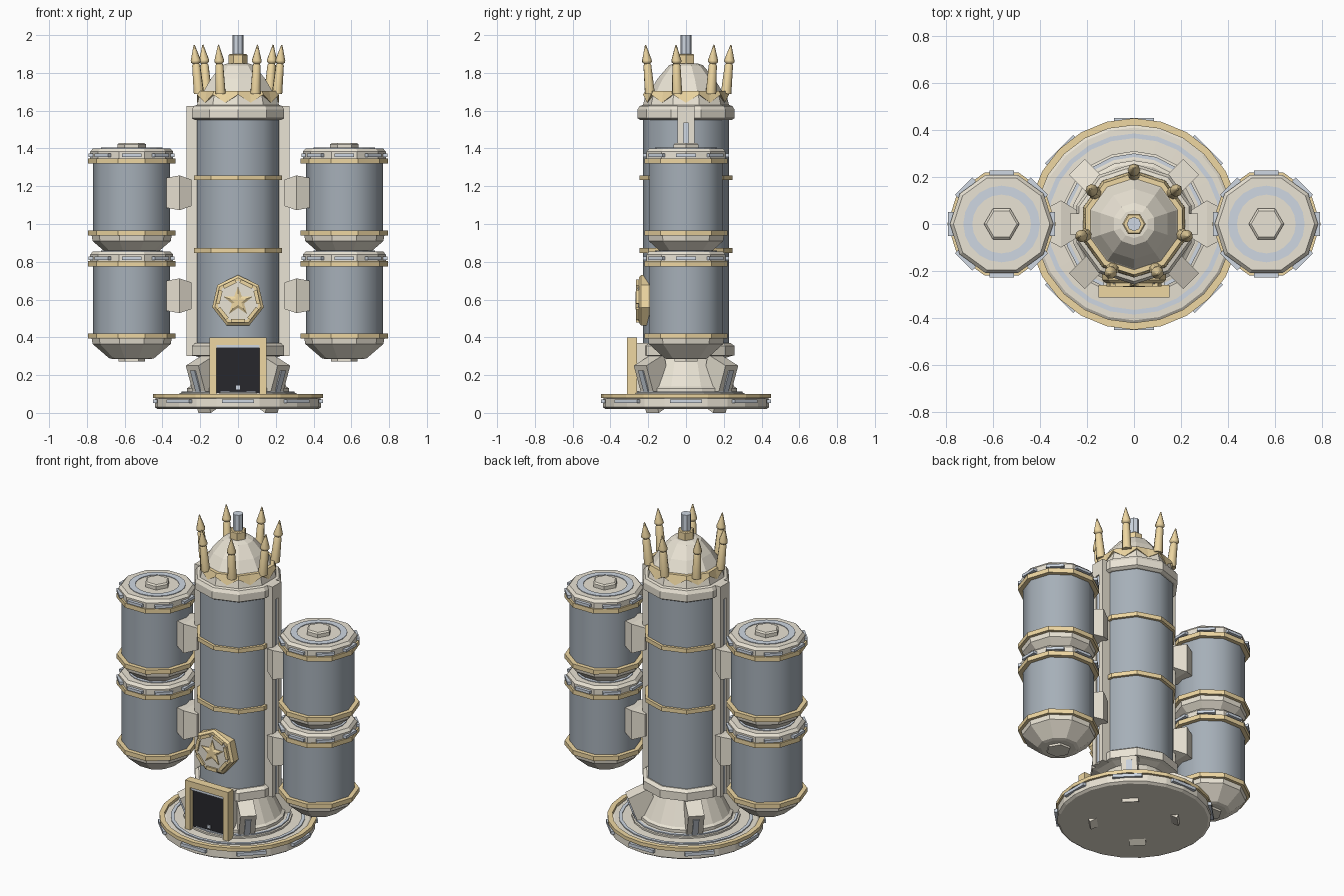
import bpy, bmesh
from math import sin, cos, pi, radians
from mathutils import Matrix, Vector

if "Cube" in bpy.data.objects:
    bpy.data.objects.remove(bpy.data.objects["Cube"])


def material(name, r, g, b):
    m = bpy.data.materials.new(name)
    m.diffuse_color = (r, g, b, 1)
    m.use_nodes = True
    m.node_tree.nodes["Principled BSDF"].inputs["Base Color"].default_value = m.diffuse_color
    return m


CREAM = material("cream", .82, .77, .66)
GOLD = material("gold", .86, .68, .36)
STEEL = material("steel", .38, .43, .48)
BLUE = material("pale_blue", .62, .68, .76)
BLACK = material("black", .02, .02, .025)


def finish(name, bm, mat, matrix=None, smooth=False):
    if matrix is not None:
        bm.transform(matrix)
    bmesh.ops.recalc_face_normals(bm, faces=bm.faces[:])
    me = bpy.data.meshes.new(name)
    bm.to_mesh(me)
    bm.free()
    me.materials.append(mat)
    ob = bpy.data.objects.new(name, me)
    bpy.context.collection.objects.link(ob)
    if smooth:
        for p in me.polygons:
            p.use_smooth = abs(p.normal.z) < .5
        me.set_sharp_from_angle(angle=radians(50))
    return ob


def loft(name, rings, mat, matrix=None, smooth=False, closed=False):
    """Skin a list of equal-length vertex rings; cap the ends or close the loop."""
    bm = bmesh.new()
    vs = [[bm.verts.new(p) for p in r] for r in rings]
    n = len(vs[0])
    pairs = list(zip(vs, vs[1:])) + ([(vs[-1], vs[0])] if closed else [])
    for a, b in pairs:
        for i in range(n):
            j = (i + 1) % n
            bm.faces.new((a[i], a[j], b[j], b[i]))
    if not closed:
        bm.faces.new(vs[0])
        bm.faces.new(vs[-1])
    return finish(name, bm, mat, matrix, smooth)


def turn(name, profile, n, mat, x=0, z=0, phase=0, matrix=None, smooth=False, closed=False):
    rings = [[(x + r * cos(phase + 2 * pi * i / n), r * sin(phase + 2 * pi * i / n), z + h)
              for i in range(n)] for r, h in profile]
    return loft(name, rings, mat, matrix, smooth, closed)


def box(name, x0, x1, y0, y1, z0, z1, mat, matrix=None):
    rings = [[(x0, y0, z), (x1, y0, z), (x1, y1, z), (x0, y1, z)] for z in (z0, z1)]
    return loft(name, rings, mat, matrix)


def band(ro, ri, z0, z1):
    return [(ri, z0), (ro, z0), (ro, z1), (ri, z1)]


def spin(a, x=0):
    return Matrix.Translation((x, 0, 0)) @ Matrix.Rotation(a, 4, 'Z')


UP = pi / 2

# base disc with gold rim, inlay rings and edge plates
turn("base_disc", [(.425, .02), (.44, .03), (.44, .075), (.425, .08), (.41, .09), (.30, .095)], 24, CREAM)
turn("base_rim", band(.45, .42, .078, .10), 24, GOLD, closed=True)
turn("base_inlay", band(.385, .365, .085, .097), 24, BLUE, closed=True)
turn("base_step", [(.31, .09), (.31, .105), (.275, .112)], 20, CREAM)
turn("base_inner_inlay", band(.30, .285, .10, .114), 20, BLUE, closed=True)
for k in range(8):
    box("base_plate", .43, .45, -.085, .085, .052, .072, BLUE, spin(k * pi / 4))

# pedestal cone and lower collar
turn("pedestal", [(.27, .09), (.27, .13), (.255, .14), (.185, .29), (.20, .305)], 20, CREAM)
turn("lower_collar", [(.19, .285), (.235, .30), (.257, .305), (.257, .355), (.235, .37)], 10, CREAM, phase=UP)

# four diagonal buttresses with slots
prof = [(.25, 0), (.344, .25), (.21, .31), (.15, .05)]
for k in range(4):
    m = spin(pi / 4 + k * pi / 2)
    loft("buttress", [[(r, y, z) for r, z in prof] for y in (-.047, .047)], CREAM, m)
    slot = [(.295, .11), (.301, .11), (.343, .225), (.33, .225)]
    loft("buttress_slot", [[(r, y, z) for r, z in slot] for y in (-.017, .017)], BLUE, m)

# main tower with gold bands
turn("tower_body", [(.228, .36), (.228, 1.57)], 10, STEEL, phase=UP, smooth=True)
for z in (.86, 1.245):
    turn("tower_band", band(.245, .22, z - .013, z + .013), 10, GOLD, phase=UP, closed=True)

# upper collar, dome and chimney
turn("upper_collar", [(.24, 1.55), (.257, 1.56), (.257, 1.605), (.245, 1.625), (.228, 1.63),
                      (.21, 1.70)], 10, CREAM, phase=UP)
turn("dome", [(.205, 1.69), (.19, 1.705), (.15, 1.77), (.09, 1.84), (.06, 1.85)], 10, CREAM, phase=UP)
turn("chimney_collar", [(.05, 1.84), (.05, 1.895), (.044, 1.90)], 6, GOLD)
turn("chimney", [(.03, 1.89), (.03, 2.0)], 8, BLUE)

# saw-toothed crown band
rings = []
for f, top in ((1.03, False), (1, True), (.9, True), (.9, False)):
    ring = []
    for i in range(20):
        a = UP + i * pi / 10
        low = 1.685 if i % 2 == 0 else 1.642
        r = (.216 if top else .221) * f * (1 if i % 2 == 0 else cos(pi / 10))
        ring.append((r * cos(a), r * sin(a), 1.705 if top else low))
    rings.append(ring)
loft("crown_band", rings, GOLD, closed=True)

# seven crown spikes, leaning outward
for k in range(7):
    m = spin(UP + k * 2 * pi / 7) @ Matrix.Translation((.212, 0, 1.69)) @ Matrix.Rotation(.1, 4, 'Y')
    turn("crown_spike", [(.028, 0), (.022, .15), (.017, .16), (.027, .168), (.027, .178), (.003, .26)],
         8, GOLD, matrix=m, smooth=True)

# side ribs, connectors and stacked tanks
for s in (-1, 1):
    m = spin(0 if s > 0 else pi)
    box("side_rib", .20, .262, -.045, .045, .30, 1.625, CREAM, m)
    box("side_rib_cap", .255, .272, -.045, .045, 1.535, 1.625, CREAM, m)
    for y in (-.029, .029):
        box("side_rib_edge", .255, .272, y - .016, y + .016, .30, 1.54, CREAM, m)
    box("side_rib_slot", .255, .264, -.014, .014, .31, 1.54, BLUE, m)
    for z in (.62, 1.165):
        loft("connector", [[(x, -w, z - h), (x, w, z - h), (x, w, z + h), (x, -w, z + h)]
                           for x, w, h in ((.245, .06, .07), (.31, .10, .092), (.385, .06, .078))], CREAM, m)
    cx = s * .563
    for dz in (0, .545):
        turn("tank_body", [(.204, .40), (.204, .80)], 10, STEEL, cx, dz, smooth=True)
        for z in (.407, .789):
            turn("tank_band", band(.231, .19, z - .014, z + .014), 10, GOLD, cx, dz, closed=True)
        turn("tank_cap", [(.22, .80), (.22, .838), (.205, .855)], 10, CREAM, cx, dz)
        turn("tank_cap_inlay", band(.163, .125, .85, .859), 20, BLUE, cx, dz, closed=True)
        turn("tank_cap_knob", [(.075, .85), (.075, .877), (.065, .885)], 6, CREAM, cx, dz)
        turn("tank_bottom", [(.10, .285), (.12, .29), (.207, .365), (.212, .395)], 10, CREAM, cx, dz)
        turn("tank_bottom_knob", [(.07, .272), (.07, .30)], 6, CREAM, cx, dz)
        for k in range(8):
            box("tank_plate", .205, .228, -.052, .052, .81 + dz, .827 + dz, BLUE, spin(k * pi / 4, cx))

# doorway
for s in (-1, 1):
    box("door_post", s * .115, s * .15, -.312, -.26, .09, .40, GOLD)
box("door_lintel", -.115, .115, -.312, -.26, .36, .40, GOLD)
box("door_bar", -.115, .115, -.305, -.27, .343, .36, BLUE)
box("door_panel", -.115, .115, -.285, -.22, .09, .345, BLACK)
box("door_surround", -.13, .13, -.262, -.18, .09, .37, CREAM)
box("door_handle", -.01, .01, -.292, -.28, .125, .145, BLUE)

# front medallion: local z points forward
face = Matrix.Translation((0, -.20, .59)) @ Matrix.Rotation(pi / 2, 4, 'X')
turn("medallion_plate", [(.14, -.01), (.14, .038), (.125, .05)], 7, GOLD, phase=UP, matrix=face)
turn("medallion_disc", [(.108, .04), (.108, .055)], 14, CREAM, phase=UP, matrix=face)
star = [(.08 if i % 2 == 0 else .034, UP + i * pi / 5) for i in range(10)]
loft("medallion_star", [[(r * f * cos(a), r * f * sin(a), h) for r, a in star]
                        for f, h in ((1, .05), (1, .06), (.55, .068))], GOLD, face)
for k in range(7):
    box("medallion_wreath", .092, .112, -.036, .036, .05, .066, GOLD,
        face @ spin(UP + (k + .5) * 2 * pi / 7))
